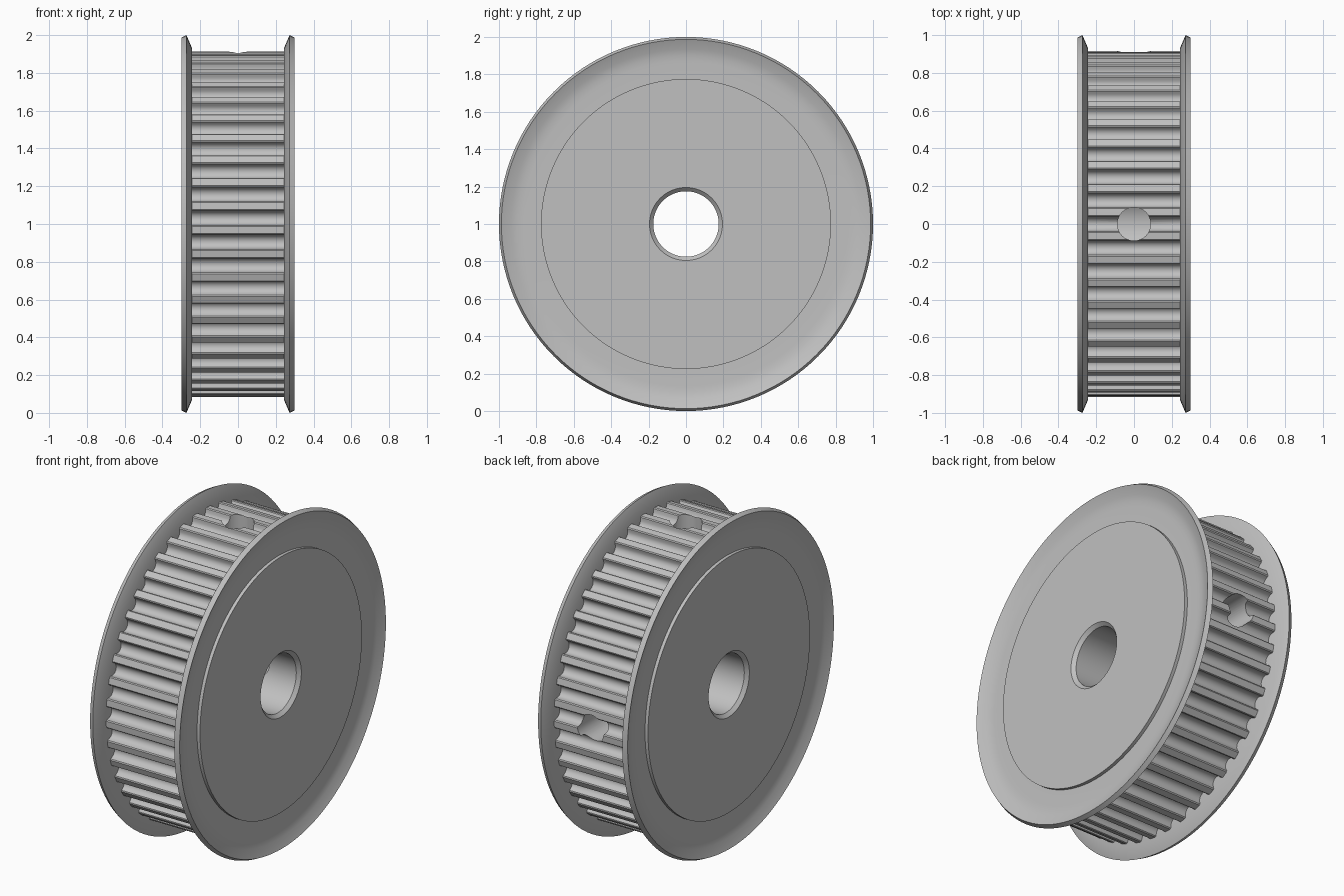
import bpy, bmesh, math
from math import sin, cos, pi, radians

cube = bpy.data.objects.get("Cube")
if cube:
    bpy.data.objects.remove(cube, do_unlink=True)

TEETH = 45
TIP_R = 0.915
GROOVE_R = 0.037
GROOVE_C = 0.899
HUB_R = 0.775
BORE_R = 0.175

metal = bpy.data.materials.new("light grey metal")
metal.use_nodes = True
grey = (0.53, 0.53, 0.53, 1)
metal.diffuse_color = grey
metal.node_tree.nodes["Principled BSDF"].inputs["Base Color"].default_value = grey


def add_object(name, bm):
    bmesh.ops.recalc_face_normals(bm, faces=bm.faces)
    mesh = bpy.data.meshes.new(name)
    bm.to_mesh(mesh)
    bm.free()
    mesh.materials.append(metal)
    obj = bpy.data.objects.new(name, mesh)
    bpy.context.collection.objects.link(obj)
    return obj


def lathe(name, profile, ring=False, steps=128):
    """Turn (x, radius) points about the wheel axis; ring closes the profile."""
    bm = bmesh.new()
    loops = []
    for x, r in profile:
        loops.append([bm.verts.new((x, r * cos(2 * pi * i / steps), 1 + r * sin(2 * pi * i / steps)))
                      for i in range(steps)])
    pairs = list(zip(loops, loops[1:]))
    if ring:
        pairs.append((loops[-1], loops[0]))
    else:
        bm.faces.new(loops[0])
        bm.faces.new(loops[-1])
    for a, b in pairs:
        for i in range(steps):
            j = (i + 1) % steps
            bm.faces.new((a[i], a[j], b[j], b[i]))
    return add_object(name, bm)


def toothed_wheel(name, half_width):
    """Round-bottomed grooves, one of them centred at the top."""
    groove = [(-0.045, TIP_R - 0.001), (-0.039, TIP_R - 0.006)]
    groove += [(GROOVE_R * cos(a), GROOVE_C + GROOVE_R * sin(a))
               for a in (pi + pi * k / 10 for k in range(11))]
    groove += [(-t, r) for t, r in reversed(groove[:2])]
    bm = bmesh.new()
    outline = []
    for n in range(TEETH):
        a = 2 * pi * n / TEETH
        points = groove + [(TIP_R * sin(pi / TEETH), TIP_R * cos(pi / TEETH))]
        for t, r in points:
            outline.append(bm.verts.new((-half_width, t * cos(a) + r * sin(a),
                                         1 + r * cos(a) - t * sin(a))))
    face = bm.faces.new(outline)
    side = bmesh.ops.extrude_face_region(bm, geom=[face])["geom"]
    moved = [v for v in side if isinstance(v, bmesh.types.BMVert)]
    bmesh.ops.translate(bm, verts=moved, vec=(2 * half_width, 0, 0))
    return add_object(name, bm)


def combine(target, tool, operation):
    mod = target.modifiers.new(operation, "BOOLEAN")
    mod.operation = operation
    mod.solver = "EXACT"
    mod.object = tool
    graph = bpy.context.evaluated_depsgraph_get()
    result = bpy.data.meshes.new_from_object(target.evaluated_get(graph))
    target.modifiers.clear()
    target.data = result
    bpy.data.objects.remove(tool, do_unlink=True)


def smooth(obj):
    bpy.ops.object.select_all(action="DESELECT")
    obj.select_set(True)
    bpy.context.view_layer.objects.active = obj
    bpy.ops.object.shade_smooth_by_angle(angle=radians(30))


# Toothed body with a raised hub face on both ends
body = toothed_wheel("toothed_body", 0.25)
face_x = 0.288
combine(body, lathe("hub", [(-face_x, HUB_R), (face_x, HUB_R)]), "UNION")

# Chamfered bore
edge, wide = face_x + 0.02, BORE_R + 0.04
bore = [(-edge, wide), (-edge + 0.04, BORE_R), (edge - 0.04, BORE_R), (edge, wide)]
combine(body, lathe("bore", bore), "DIFFERENCE")

# Set screw holes at the top and the back
for direction in ((0, 0, 1), (0, 1, 0)):
    bpy.ops.mesh.primitive_cylinder_add(
        vertices=48, radius=0.088, depth=1.0,
        location=(0, direction[1] * 0.55, 1 + direction[2] * 0.55),
        rotation=(pi / 2 * direction[1], 0, 0))
    combine(body, bpy.context.object, "DIFFERENCE")
smooth(body)

# Dished flanges
profile = [(0.243, HUB_R), (0.243, 0.93), (0.273, 1.0), (0.3, 0.987),
           (0.277, 0.935), (0.27, 0.9), (0.268, 0.87), (0.268, HUB_R)]
for name, s in (("left_flange", 1), ("right_flange", -1)):
    smooth(lathe(name, [(s * x, r) for x, r in profile], ring=True))
